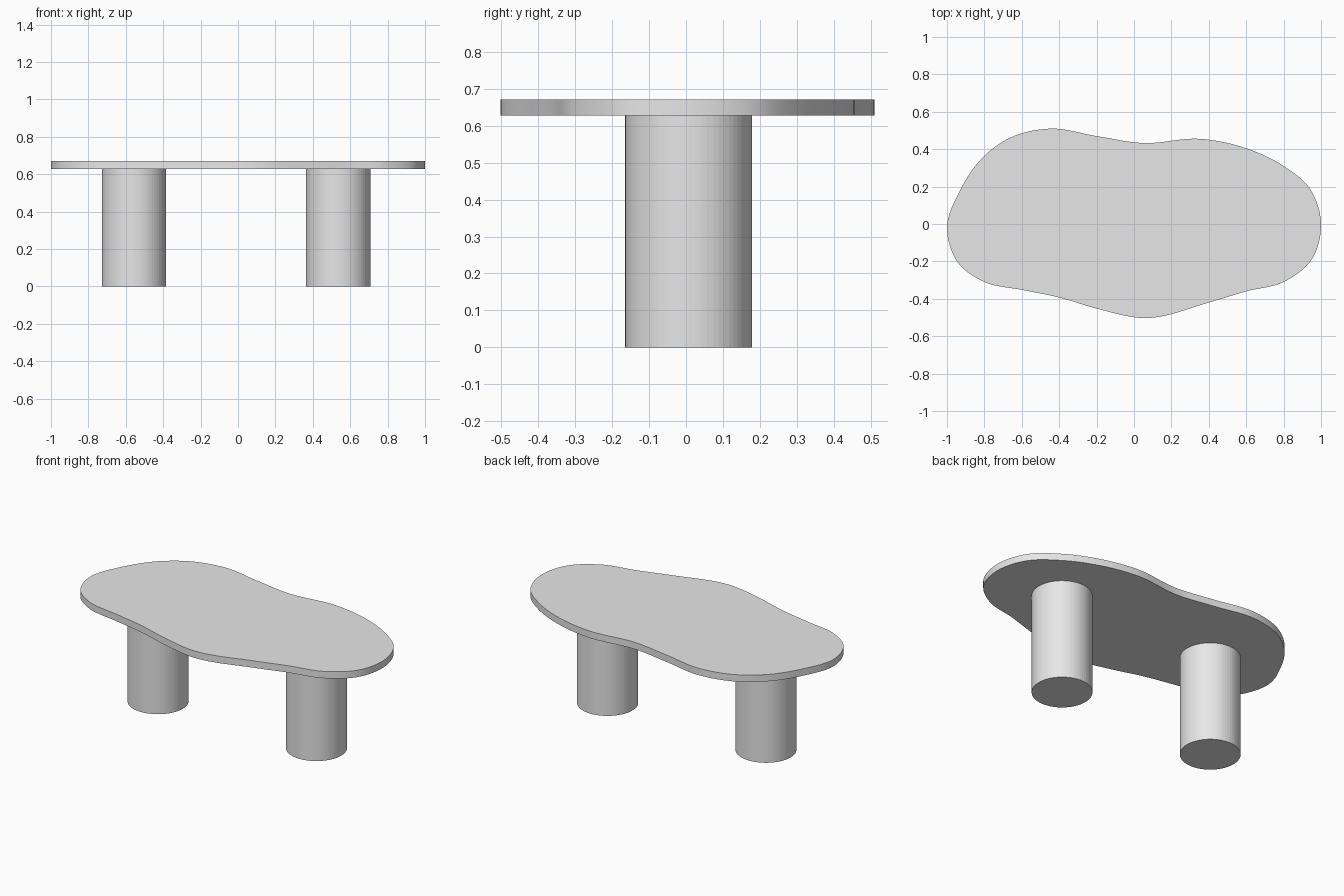
import bpy, bmesh, math
from mathutils import Vector

if "Cube" in bpy.data.objects:
    bpy.data.objects.remove(bpy.data.objects["Cube"])

LEG_H, TOP_H = 0.628, 0.671

mat = bpy.data.materials.new("light grey")
mat.diffuse_color = (0.8, 0.8, 0.8, 1)
mat.use_nodes = True
mat.node_tree.nodes["Principled BSDF"].inputs["Base Color"].default_value = mat.diffuse_color

# Outline of the freeform top, counter-clockwise from the right end
OUTLINE = [(1, 0), (0.94, 0.19), (0.8, 0.31), (0.6, 0.405), (0.36, 0.455),
           (0.045, 0.433), (-0.2, 0.47), (-0.45, 0.51), (-0.665, 0.46),
           (-0.8, 0.365), (-0.93, 0.18), (-1, -0.02), (-0.935, -0.215),
           (-0.8, -0.31), (-0.6, -0.352), (-0.4, -0.393), (-0.2, -0.452),
           (0.055, -0.503), (0.4, -0.42), (0.6, -0.36), (0.8, -0.31),
           (0.95, -0.19)]


def smooth_loop(points, steps):
    """Closed curve through the points, with tangents weighted by spacing."""
    p = [Vector(q) for q in points]
    n = len(p)
    d = [(p[(i + 1) % n] - p[i]).length for i in range(n)]
    tan = []
    for i in range(n):
        a, b = d[i - 1], d[i]
        before, after = (p[i] - p[i - 1]) / a, (p[(i + 1) % n] - p[i]) / b
        tan.append((before * b + after * a) / (a + b))
    out = []
    for i in range(n):
        j = (i + 1) % n
        for s in range(steps):
            t = s / steps
            out.append(p[i] * (2*t**3 - 3*t**2 + 1) + p[j] * (3*t**2 - 2*t**3)
                       + tan[i] * d[i] * (t**3 - 2*t**2 + t)
                       + tan[j] * d[i] * (t**3 - t**2))
    return out


def slab(name, loop, z0, z1):
    """Extrude a flat outline between two heights."""
    bm = bmesh.new()
    base = bm.faces.new([bm.verts.new((x, y, z0)) for x, y in loop])
    ext = bmesh.ops.extrude_face_region(bm, geom=[base], use_keep_orig=True)
    for v in ext["geom"]:
        if isinstance(v, bmesh.types.BMVert):
            v.co.z = z1
    bmesh.ops.recalc_face_normals(bm, faces=bm.faces)
    me = bpy.data.meshes.new(name)
    bm.to_mesh(me)
    bm.free()
    me.materials.append(mat)
    ob = bpy.data.objects.new(name, me)
    bpy.context.collection.objects.link(ob)
    return ob


# Table top, smooth around its rim
top = slab("table_top", smooth_loop(OUTLINE, 8), LEG_H, TOP_H)
bpy.context.view_layer.objects.active = top
top.select_set(True)
bpy.ops.object.shade_smooth_by_angle(angle=math.radians(30))

# Two cylindrical legs, finely faceted
for name, cx in (("left_leg", -0.556), ("right_leg", 0.536)):
    circle = [(cx + 0.172 * math.cos(a), 0.007 + 0.172 * math.sin(a))
              for a in (math.tau * i / 64 for i in range(64))]
    slab(name, circle, 0, LEG_H)
